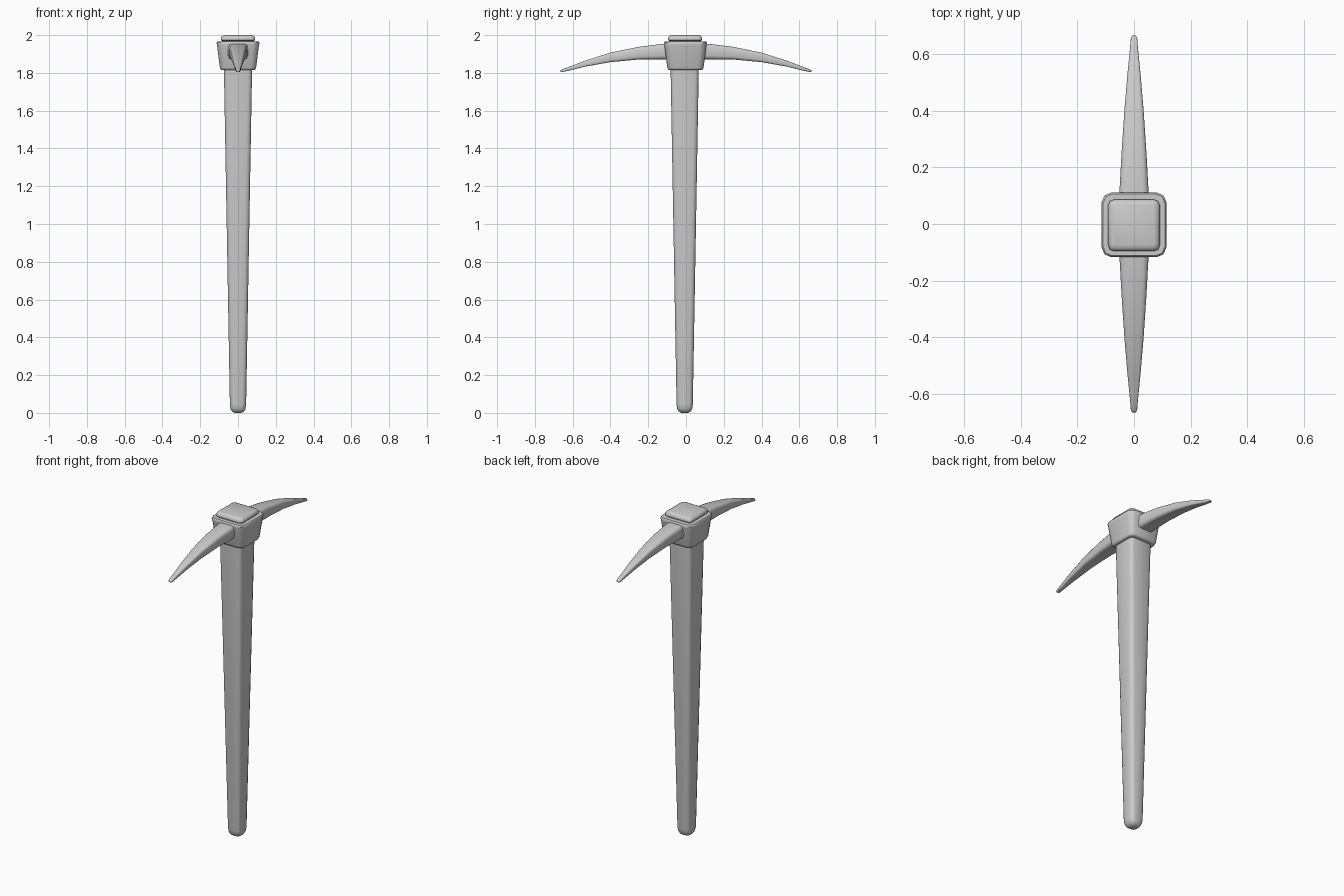
import bpy
import math
from mathutils import Vector

old = bpy.data.objects.get("Cube")
if old:
    bpy.data.objects.remove(old, do_unlink=True)

# Single plain grey for the whole tool
grey = bpy.data.materials.new("plain grey")
grey.use_nodes = True
colour = (0.6, 0.6, 0.6, 1)
grey.diffuse_color = colour
grey.node_tree.nodes["Principled BSDF"].inputs["Base Color"].default_value = colour


def rounded_rect(half_w, half_h, radius, steps=2):
    """Outline of a rectangle with rounded corners, counter-clockwise."""
    points = []
    for quarter, (sx, sy) in enumerate([(1, 1), (-1, 1), (-1, -1), (1, -1)]):
        for i in range(steps + 1):
            a = (quarter + i / steps) * math.pi / 2
            points.append((sx * (half_w - radius) + radius * math.cos(a),
                           sy * (half_h - radius) + radius * math.sin(a)))
    return points


def loft(name, rings, smooth=50):
    """Skin a list of equal-length rings and cap both ends."""
    n = len(rings[0])
    verts = [p for ring in rings for p in ring]
    faces = [tuple(reversed(range(n))),
             tuple(range((len(rings) - 1) * n, len(rings) * n))]
    for r in range(len(rings) - 1):
        for i in range(n):
            j = (i + 1) % n
            faces.append((r * n + i, r * n + j, (r + 1) * n + j, (r + 1) * n + i))
    mesh = bpy.data.meshes.new(name)
    mesh.from_pydata(verts, [], faces)
    mesh.materials.append(grey)
    obj = bpy.data.objects.new(name, mesh)
    bpy.context.collection.objects.link(obj)
    bpy.ops.object.select_all(action="DESELECT")
    obj.select_set(True)
    bpy.context.view_layer.objects.active = obj
    bpy.ops.object.shade_smooth_by_angle(angle=math.radians(smooth))
    return obj


def upright(name, profile, y):
    """Stack of rounded squares: profile rows are height, half width, corner radius."""
    rings = [[Vector((px, py + y, z)) for px, py in rounded_rect(w, w, r)]
             for z, w, r in profile]
    return loft(name, rings)


# Tapered handle with a rounded foot
upright("handle", [(0, 0.018, 0.010), (0.008, 0.032, 0.018), (0.022, 0.040, 0.022),
                   (0.045, 0.043, 0.020), (1.90, 0.076, 0.020)], -0.007)

# Flared collar that holds the blades
upright("collar", [(1.815, 0.085, 0.020), (1.818, 0.092, 0.026), (1.828, 0.096, 0.028),
                   (1.945, 0.111, 0.034), (1.960, 0.114, 0.034), (1.967, 0.109, 0.032),
                   (1.967, 0.085, 0.020)], -0.003)

# Handle end showing above the collar
upright("handle_cap", [(1.95, 0.084, 0.016), (1.970, 0.084, 0.016), (1.974, 0.091, 0.020),
                       (1.986, 0.091, 0.020), (1.995, 0.084, 0.018),
                       (2.0, 0.073, 0.010)], -0.005)

# Curved blades: distance, half width, top height, bottom height
stations = [(0.0, 0.060, 1.958, 1.870), (0.12, 0.051, 1.954, 1.872), (0.25, 0.044, 1.938, 1.871),
            (0.40, 0.034, 1.907, 1.857), (0.53, 0.023, 1.866, 1.834),
            (0.62, 0.014, 1.832, 1.812), (0.658, 0.011, 1.818, 1.804),
            (0.665, 0.006, 1.813, 1.806)]
for name, side in (("front_blade", -1), ("back_blade", 1)):
    rings = []
    for d, w, top, bottom in stations:
        half = (top - bottom) / 2
        outline = rounded_rect(w, half, min(w, half) * 0.45)
        rings.append([Vector((-side * px, side * d, (top + bottom) / 2 + pz))
                      for px, pz in outline])
    loft(name, rings)
